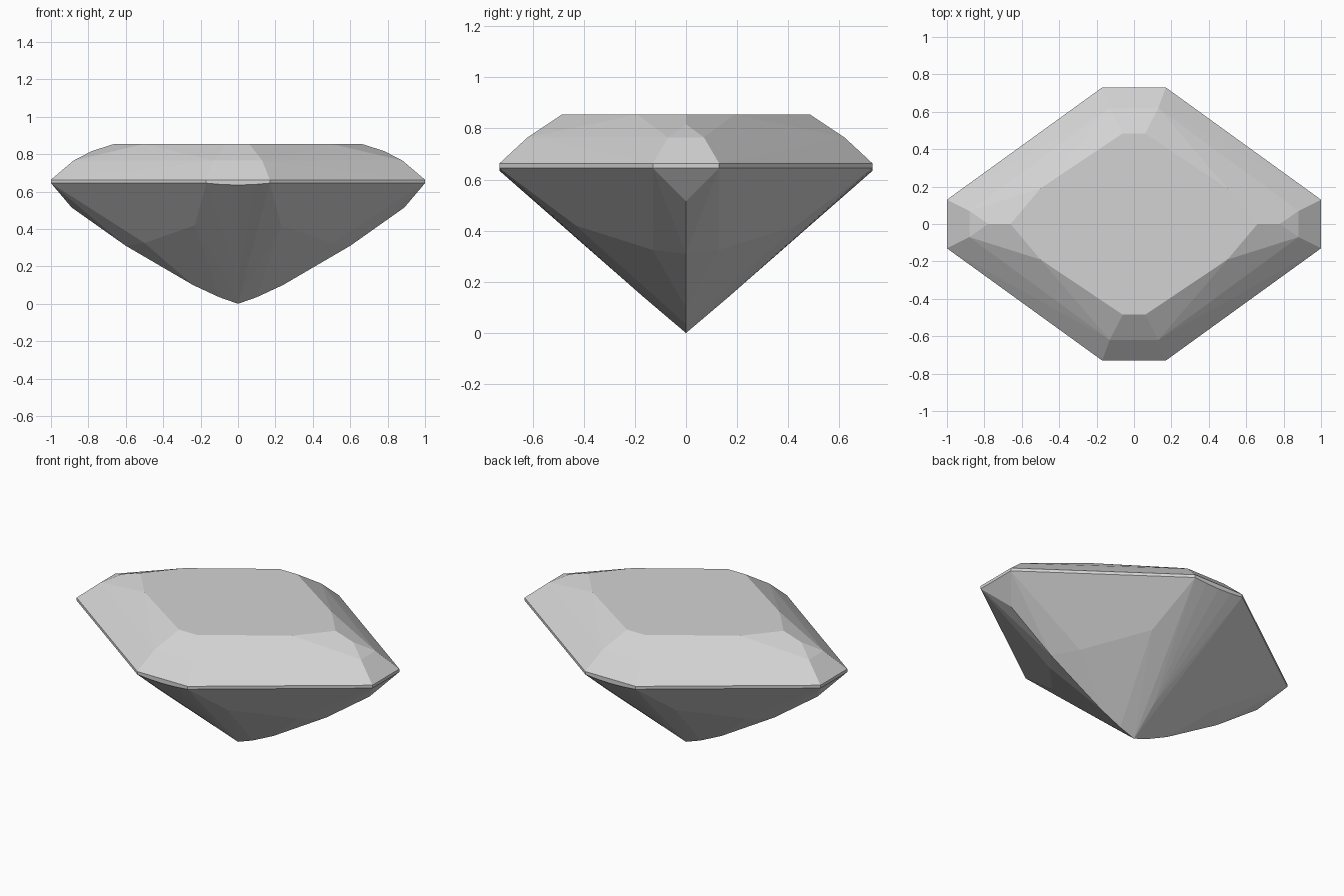
import bpy
import bmesh
from math import radians

default = bpy.data.objects.get("Cube")
if default:
    bpy.data.objects.remove(default, do_unlink=True)

# Facet corners of one quarter of the cut stone
table = [(0.06, 0.485, 0.855), (0.5, 0.19, 0.855), (0.66, 0, 0.855)]
crown = [(0.13, 0.62, 0.765), (0.88, 0.07, 0.765), (0.78, 0, 0.817)]
girdle = [(x, y, z) for x, y in ((1, 0.13), (0.17, 0.73)) for z in (0.645, 0.663)]
girdle_dip = [(0, 0.73, 0.635), (0.09, 0.73, 0.638)]
pavilion = [(0.89, 0, 0.515), (0.6, 0, 0.31), (0.24, 0, 0.1), (0.1, 0, 0.035),
            (0.5, 0.13, 0.325), (0.23, 0.43, 0.42), (0, 0.165, 0.14), (0, 0, 0)]
quarter = table + crown + girdle + girdle_dip + pavilion

# Mirror the quarter across both axes, sharing the corners that lie on them
corners = sorted({(sx * x + 0.0, sy * y + 0.0, z)
                  for x, y, z in quarter for sx in (-1, 1) for sy in (-1, 1)})

# Wrap the corners in flat facets
bm = bmesh.new()
for corner in corners:
    bm.verts.new(corner)
hull = bmesh.ops.convex_hull(bm, input=bm.verts[:])
loose = [v for v in bm.verts if not v.link_faces]
bmesh.ops.delete(bm, geom=loose, context='VERTS')
bmesh.ops.dissolve_limit(bm, angle_limit=radians(1), verts=bm.verts[:], edges=bm.edges[:])
bmesh.ops.recalc_face_normals(bm, faces=bm.faces[:])

mesh = bpy.data.meshes.new("gemstone")
bm.to_mesh(mesh)
bm.free()
gemstone = bpy.data.objects.new("gemstone", mesh)
bpy.context.collection.objects.link(gemstone)

# Plain pale grey stone
grey = bpy.data.materials.new("pale grey stone")
grey.use_nodes = True
colour = (0.65, 0.65, 0.65, 1)
grey.diffuse_color = colour
grey.node_tree.nodes["Principled BSDF"].inputs["Base Color"].default_value = colour
mesh.materials.append(grey)
